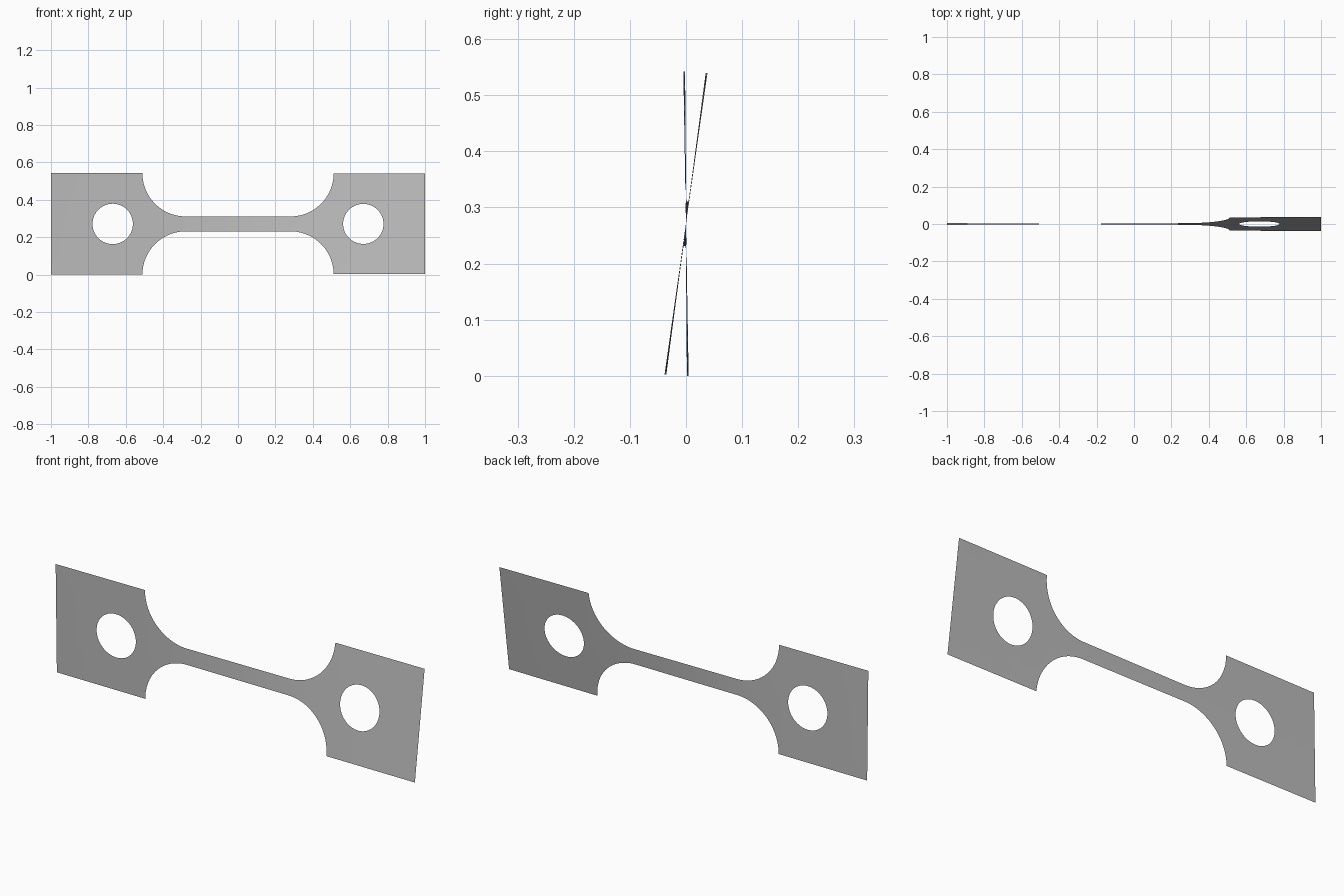
import bpy, bmesh
from math import sin, cos, pi, radians, sqrt

cube = bpy.data.objects.get("Cube")
if cube:
    bpy.data.objects.remove(cube, do_unlink=True)

HALF, NECK, FILLET = 0.271, 0.04, 0.231     # half heights and fillet radius
FILLET_X = 0.28                             # where the neck starts to widen
HOLE_X, HOLE_R = 0.67, 0.108
START, END = radians(-1.0), radians(8.1)    # twist at each end


def half_height(x):
    d = abs(x) - FILLET_X
    if d <= 0:
        return NECK
    if d >= FILLET:
        return HALF
    return HALF - sqrt(FILLET ** 2 - d ** 2)


# The narrow parts twist most: accumulate twist in proportion to 1 / width
N = 400
total = [0.0]
for i in range(N):
    total.append(total[-1] + 1 / half_height(-1 + (i + 0.5) * 2 / N))


def twist(x):
    t = min(max((x + 1) / 2 * N, 0), N - 1e-6)
    i = int(t)
    s = total[i] + (total[i + 1] - total[i]) * (t - i)
    return START + (END - START) * s / total[-1]


def loop(bm, pts):
    vs = [bm.verts.new((x, 0, z)) for x, z in pts]
    return [bm.edges.new((a, b)) for a, b in zip(vs, vs[1:] + vs[:1])]


# Flat outline: one quarter mirrored into four
quarter = [(1.0, HALF)]
for i in range(25):
    a = pi / 2 * i / 24
    quarter.append((FILLET_X + FILLET * cos(a), HALF - FILLET * sin(a)))
upper = quarter + [(-x, z) for x, z in reversed(quarter)]
outline = upper + [(x, -z) for x, z in reversed(upper)]

bm = bmesh.new()
edges = loop(bm, outline)
for side in (-1, 1):
    edges += loop(bm, [(side * HOLE_X + HOLE_R * cos(2 * pi * i / 64),
                        HOLE_R * sin(2 * pi * i / 64)) for i in range(64)])
bmesh.ops.triangle_fill(bm, edges=edges, use_beauty=True, normal=(0, -1, 0))

# Slice along the length so that the sheet can twist smoothly
for i in range(-24, 25):
    bmesh.ops.bisect_plane(bm, geom=bm.verts[:] + bm.edges[:] + bm.faces[:],
                           plane_co=(i / 25, 0, 0), plane_no=(1, 0, 0), dist=1e-5)
for v in bm.verts:
    a, z = twist(v.co.x), v.co.z
    v.co.y, v.co.z = z * sin(a), HALF + z * cos(a)
bm.normal_update()
if sum(f.normal.y * f.calc_area() for f in bm.faces) > 0:
    bmesh.ops.reverse_faces(bm, faces=bm.faces[:])

mesh = bpy.data.meshes.new("twisted_sheet")
bm.to_mesh(mesh)
bm.free()
sheet = bpy.data.objects.new("twisted_sheet", mesh)
bpy.context.collection.objects.link(sheet)

# Plain grey
grey = bpy.data.materials.new("grey")
grey.use_nodes = True
colour = (0.5, 0.5, 0.5, 1)
grey.diffuse_color = colour
grey.node_tree.nodes["Principled BSDF"].inputs["Base Color"].default_value = colour
mesh.materials.append(grey)

bpy.context.view_layer.objects.active = sheet
sheet.select_set(True)
bpy.ops.object.shade_smooth_by_angle(angle=radians(30))
